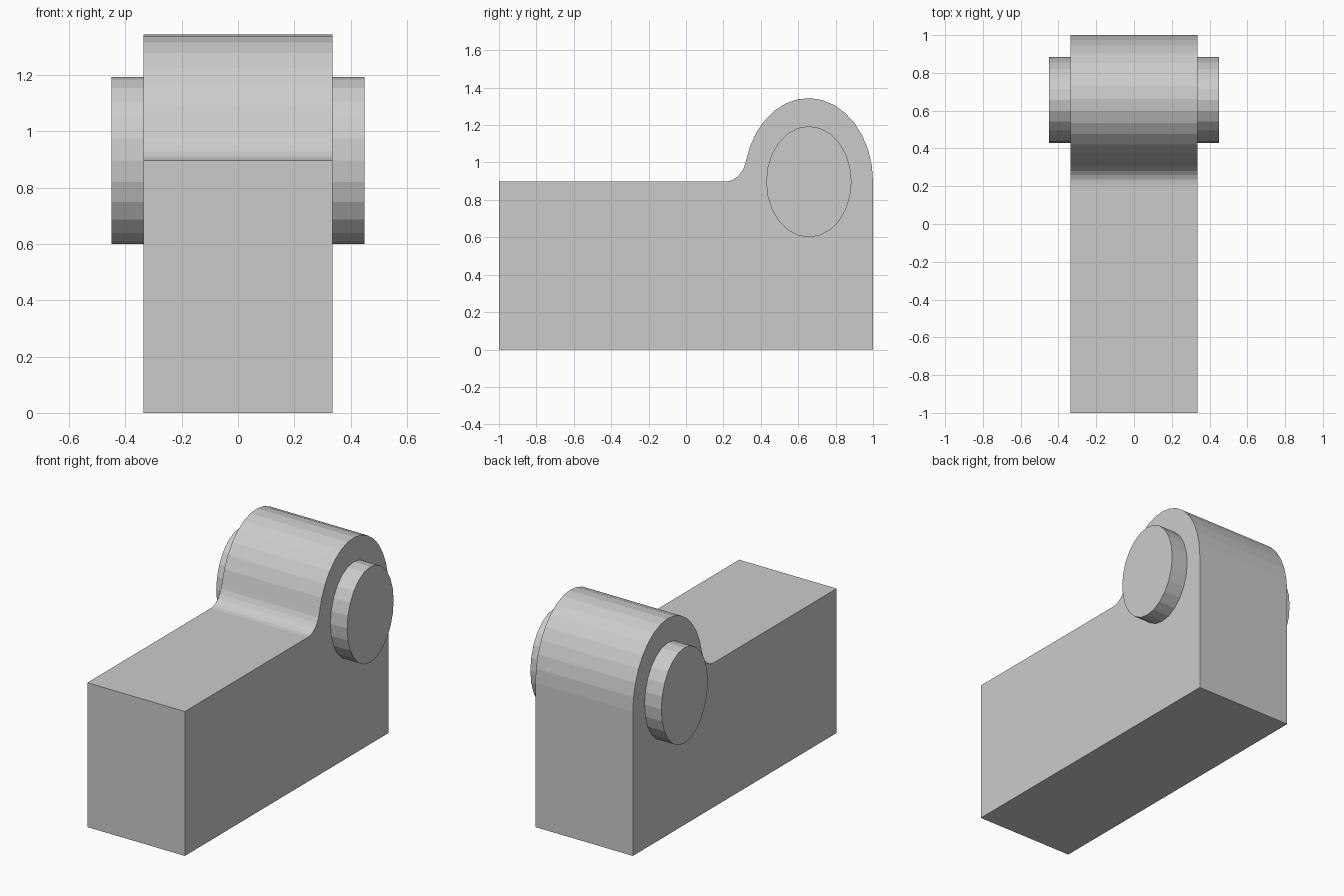
import bpy, bmesh
from math import sin, cos, radians, atan2

if "Cube" in bpy.data.objects:
    bpy.data.objects.remove(bpy.data.objects["Cube"])

CY, CZ = 0.655, 0.897        # shared centre of boss and pin
RY, RZ = 0.345, 0.447        # boss radii
K = RZ / RY                  # vertical stretch


def arc(cy, cz, ry, rz, start, end, n):
    """Points along an elliptical arc, angles in degrees."""
    steps = [radians(start + (end - start) * i / n) for i in range(n + 1)]
    return [(cy + ry * cos(a), cz + rz * sin(a)) for a in steps]


def extrude_x(name, profile, half_width):
    """Solid from a (y, z) profile, extruded symmetrically along x."""
    bm = bmesh.new()
    face = bm.faces.new([bm.verts.new((-half_width, y, z)) for y, z in profile])
    side = bmesh.ops.extrude_face_region(bm, geom=[face])
    verts = [v for v in side["geom"] if isinstance(v, bmesh.types.BMVert)]
    bmesh.ops.translate(bm, verts=verts, vec=(2 * half_width, 0, 0))
    if face.is_valid and len(bm.faces) == len(profile) + 1:
        bm.faces.new([e.vert for e in face.loops])
    bmesh.ops.recalc_face_normals(bm, faces=bm.faces)
    mesh = bpy.data.meshes.new(name)
    bm.to_mesh(mesh)
    bm.free()
    obj = bpy.data.objects.new(name, mesh)
    bpy.context.collection.objects.link(obj)
    return obj


# Body: block, rounded boss, and fillet tangent to both
fillet_y = 0.21
d = CY - fillet_y
r = (d * d - RY * RY) / (2 * RY)
tangent = 14.4 if d == 0 else atan2(r, d) * 180 / 3.14159265
profile = [(-1, 0), (1, 0)]
profile += arc(CY, CZ, RY, RZ, 0, 180 - tangent, 15)
profile += arc(fillet_y, CZ + r * K, r, r * K, -tangent, -90, 6)[1:]
profile += [(-1, CZ)]
extrude_x("body", profile, 0.335)

# Pin passing through the boss
extrude_x("pin", arc(CY + 0.002, CZ, 0.228, 0.297, 0, 360, 24)[:-1], 0.45)
